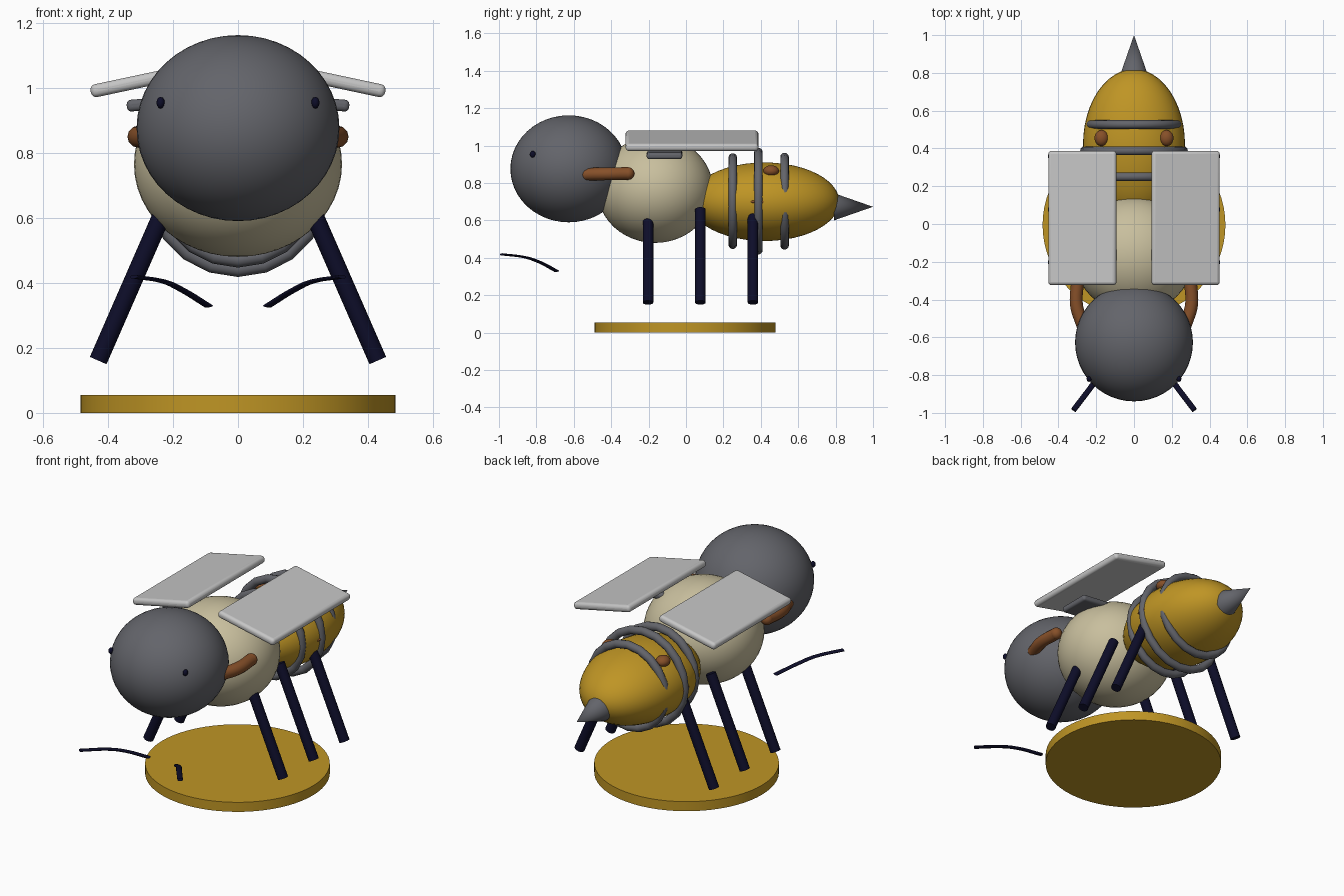
import bpy
import math
from mathutils import Vector

if "Cube" in bpy.data.objects:
    bpy.data.objects.remove(bpy.data.objects["Cube"], do_unlink=True)


def material(name, rgb):
    mat = bpy.data.materials.new(name)
    mat.use_nodes = True
    mat.diffuse_color = (*rgb, 1)
    mat.node_tree.nodes["Principled BSDF"].inputs["Base Color"].default_value = (*rgb, 1)
    return mat


gold = material("gold", (0.52, 0.30, 0.018))
charcoal = material("charcoal", (0.125, 0.128, 0.145))
cream = material("cream", (0.58, 0.52, 0.34))
brown = material("brown", (0.24, 0.08, 0.022))
navy = material("navy", (0.004, 0.004, 0.022))
wing_grey = material("wing grey", (0.56, 0.56, 0.56))


def finish(name, mat, angle=40):
    obj = bpy.context.object
    obj.name = name
    obj.data.materials.append(mat)
    bpy.ops.object.shade_smooth_by_angle(angle=math.radians(angle))
    return obj


def ellipsoid(name, mat, centre, radii, segments=48):
    bpy.ops.mesh.primitive_uv_sphere_add(segments=segments, ring_count=segments // 2, location=centre)
    bpy.context.object.scale = radii
    return finish(name, mat)


def rod(name, mat, start, end, radius):
    start, end = Vector(start), Vector(end)
    axis = end - start
    bpy.ops.mesh.primitive_cylinder_add(vertices=20, radius=radius, depth=axis.length,
                                        location=(start + end) / 2,
                                        rotation=axis.to_track_quat("Z", "Y").to_euler())
    return finish(name, mat)


def plate(name, mat, centre, size, tilt, bevel):
    bpy.ops.mesh.primitive_cube_add(size=1, location=centre, rotation=(0, tilt, 0))
    obj = bpy.context.object
    obj.scale = size
    bpy.ops.object.transform_apply(location=False, rotation=False, scale=True)
    mod = obj.modifiers.new("rounded edges", "BEVEL")
    mod.width = bevel
    mod.segments = 4
    return finish(name, mat)


def tube(name, mat, points, radius, flatten=1):
    curve = bpy.data.curves.new(name, "CURVE")
    curve.dimensions = "3D"
    curve.bevel_depth = radius
    curve.bevel_resolution = 4
    curve.use_fill_caps = True
    spline = curve.splines.new("BEZIER")
    spline.bezier_points.add(len(points) - 1)
    for knot, (x, y, z) in zip(spline.bezier_points, points):
        knot.co = (x, y, z / flatten)
        knot.handle_left_type = knot.handle_right_type = "AUTO"
    obj = bpy.data.objects.new(name, curve)
    obj.scale.z = flatten
    bpy.context.collection.objects.link(obj)
    bpy.ops.object.select_all(action="DESELECT")
    obj.select_set(True)
    bpy.context.view_layer.objects.active = obj
    bpy.ops.object.convert(target="MESH")
    return finish(name, mat)


# Round base
bpy.ops.mesh.primitive_cylinder_add(vertices=64, radius=0.484, depth=0.055, location=(0, -0.005, 0.0275))
finish("base", gold)

# Body
ellipsoid("head", charcoal, (0, -0.627, 0.876), (0.312, 0.312, 0.286))
ellipsoid("thorax", cream, (0, -0.165, 0.765), (0.32, 0.31, 0.285))
ellipsoid("abdomen", gold, (0, 0.42, 0.70), (0.27, 0.40, 0.21))

# Stinger
bpy.ops.mesh.primitive_cone_add(vertices=32, radius1=0.073, depth=0.21, location=(0, 0.895, 0.673),
                                rotation=(-math.pi / 2, 0, 0))
finish("stinger", charcoal)

# Rings round the abdomen
for label, y, radius in (("front", 0.25, 0.233), ("middle", 0.387, 0.262), ("rear", 0.527, 0.236)):
    bpy.ops.mesh.primitive_torus_add(major_segments=20, minor_segments=12, major_radius=radius,
                                     minor_radius=0.023, location=(0, y, 0.703),
                                     rotation=(math.pi / 2, 0, 0))
    finish(label + "_ring", charcoal)

# Paired parts
for side, s in (("left", 1), ("right", -1)):
    plate(side + "_wing", wing_grey, (s * 0.273, 0.032, 1.026), (0.368, 0.71, 0.04),
          s * math.radians(12), 0.017)
    plate(side + "_small_wing", charcoal, (s * 0.25, -0.115, 0.952), (0.185, 0.19, 0.036),
          s * math.radians(5), 0.014)
    for label, y in (("front", -0.203), ("middle", 0.077), ("rear", 0.358)):
        rod(f"{side}_{label}_leg", navy, (s * 0.43, y, 0.161), (s * 0.212, y, 0.66), 0.028)
    ellipsoid(side + "_eye", navy, (s * 0.238, -0.82, 0.954), (0.013, 0.016, 0.018), 12)
    ellipsoid(side + "_back_spot", brown, (s * 0.172, 0.455, 0.865), (0.037, 0.042, 0.03), 24)
    ellipsoid(side + "_side_spot", brown, (s * 0.25, 0.385, 0.70), (0.025, 0.05, 0.012), 24)

    # Curved cheek bar with rounded ends
    bar = [(s * 0.272, -0.535, 0.847), (s * 0.304, -0.43, 0.849), (s * 0.30, -0.31, 0.851)]
    tube(side + "_cheek_bar", brown, bar, 0.034)
    for label, tip in (("front", bar[0]), ("rear", bar[-1])):
        ellipsoid(f"{side}_cheek_bar_{label}_tip", brown, tip, (0.034,) * 3, 20)

    # Flattened, bent feeler
    tube(side + "_feeler", navy, [(s * 0.09, -0.69, 0.328), (s * 0.175, -0.79, 0.38),
                                  (s * 0.225, -0.86, 0.403), (s * 0.32, -0.985, 0.419)], 0.015, 0.4)
